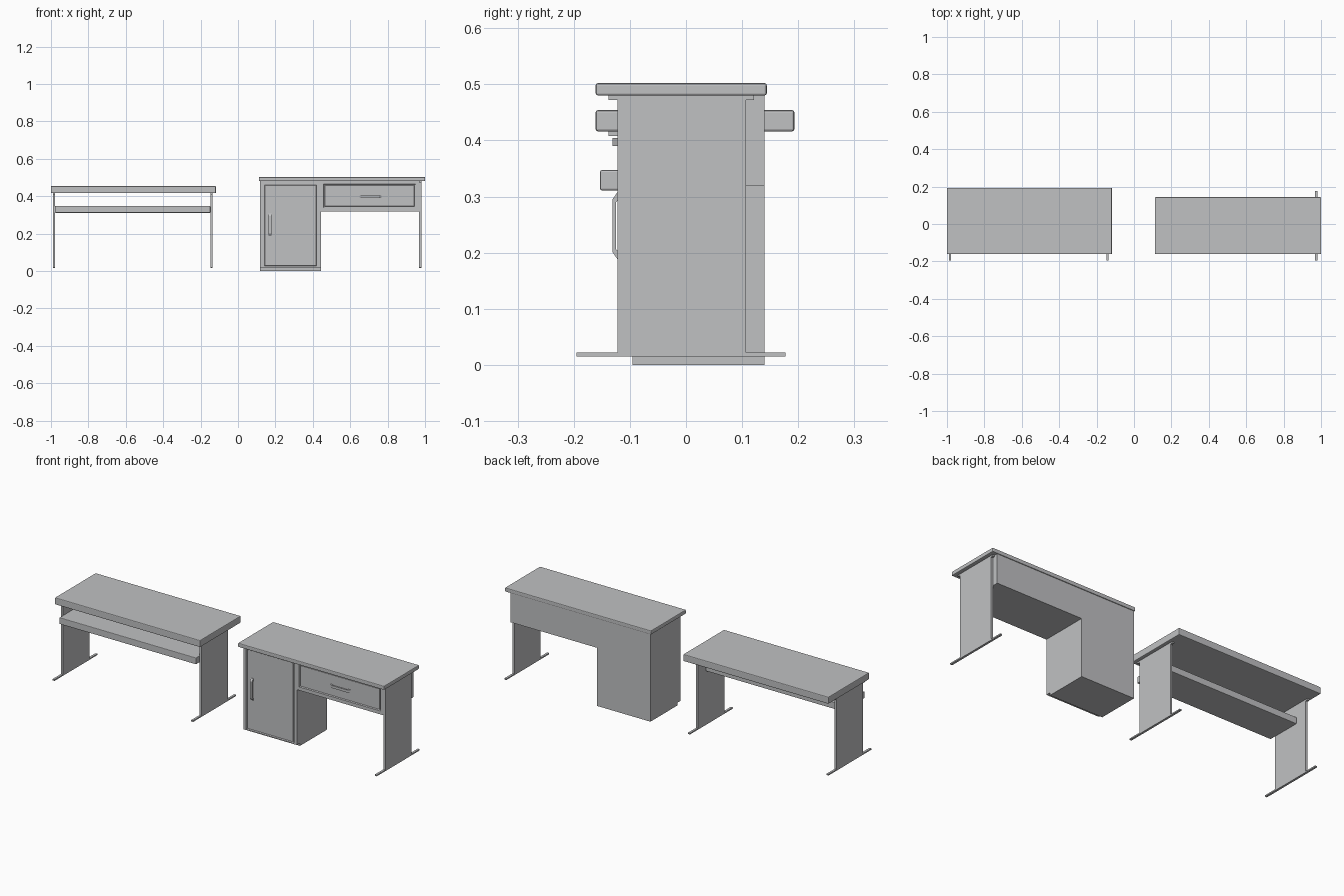
import bpy, bmesh

if "Cube" in bpy.data.objects:
    bpy.data.objects.remove(bpy.data.objects["Cube"])

grey = bpy.data.materials.new("plain grey")
grey.diffuse_color = (0.53, 0.535, 0.545, 1)
grey.use_nodes = True
grey.node_tree.nodes["Principled BSDF"].inputs["Base Color"].default_value = grey.diffuse_color


def finish(name, bm):
    bmesh.ops.recalc_face_normals(bm, faces=bm.faces[:])
    me = bpy.data.meshes.new(name)
    bm.to_mesh(me)
    bm.free()
    me.materials.append(grey)
    ob = bpy.data.objects.new(name, me)
    bpy.context.collection.objects.link(ob)
    return ob


def box_bm(x0, x1, y0, y1, z0, z1):
    bm = bmesh.new()
    bmesh.ops.create_cube(bm, size=1)
    for v in bm.verts:
        v.co = (x1 if v.co.x > 0 else x0, y1 if v.co.y > 0 else y0, z1 if v.co.z > 0 else z0)
    return bm


def box(name, *dims, bevel=0):
    ob = finish(name, box_bm(*dims))
    if bevel:
        m = ob.modifiers.new("rounded edge", 'BEVEL')
        m.width = bevel
        m.segments = 2
    return ob


def panelled_box(name, dims, panel):
    """Box whose front carries a panel outlined by a narrow groove."""
    bm = box_bm(*dims)
    bm.normal_update()
    front = min(bm.faces, key=lambda f: f.calc_center_median().y)
    mid = front.calc_center_median()
    bmesh.ops.inset_individual(bm, faces=[front], thickness=0.01)
    px0, px1, pz0, pz1 = panel
    for v in front.verts:
        v.co.x = px1 if v.co.x > mid.x else px0
        v.co.z = pz1 if v.co.z > mid.z else pz0
    for t, d in ((0.003, -0.008), (0.005, 0.0), (0.004, 0.005)):
        bmesh.ops.inset_individual(bm, faces=[front], thickness=t, depth=d)
    return finish(name, bm)


def handle(name, cx, cz, upright):
    """Bent bar handle, an arch profile given a width."""
    outer = [(-0.06, 0), (-0.06, 0.003), (-0.047, 0.012), (0.047, 0.012), (0.06, 0.003), (0.06, 0)]
    inner = [(0.047, 0), (0.042, 0.006), (-0.042, 0.006), (-0.047, 0)]
    bm = bmesh.new()
    rings = []
    for w in (-0.007, 0.007):
        ring = []
        for u, d in outer + inner:
            x, z = (w, u) if upright else (u, w)
            ring.append(bm.verts.new((cx + x, -0.119 - d, cz + z)))
        rings.append(ring)
        bm.faces.new(ring)
    n = len(rings[0])
    for i in range(n):
        j = (i + 1) % n
        bm.faces.new((rings[0][i], rings[0][j], rings[1][j], rings[1][i]))
    return finish(name, bm)


def leg(name, x, top):
    """Panel leg with a foot bar and a top bracket."""
    x0, x1 = x - 0.006, x + 0.006
    box(name + "_panel", x0, x1, -0.122, 0.107, 0.022, top - 0.008)
    box(name + "_foot", x0, x1, -0.195, 0.177, 0.015, 0.022)
    box(name + "_bracket", x0, x1, -0.138, 0.121, top - 0.008, top)


# Open table with shelf
box("table_top", -1.0, -0.118, -0.161, 0.193, 0.416, 0.454, bevel=0.004)
leg("table_left_leg", -0.984, 0.416)
leg("table_right_leg", -0.142, 0.416)
box("table_shelf", -0.978, -0.148, -0.153, 0.04, 0.311, 0.347, bevel=0.003)

# Desk with cupboard and drawer
box("desk_top", 0.112, 1.0, -0.161, 0.144, 0.48, 0.502, bevel=0.004)
panelled_box("cupboard", (0.118, 0.443, -0.122, 0.14, 0.015, 0.48), (0.135, 0.426, 0.02, 0.466))
box("cupboard_plinth", 0.118, 0.443, -0.095, 0.14, 0.0, 0.015)
panelled_box("drawer_case", (0.443, 0.968, -0.122, 0.14, 0.319, 0.48), (0.457, 0.95, 0.338, 0.464))
leg("desk_leg", 0.974, 0.48)
handle("cupboard_handle", 0.171, 0.248, True)
handle("drawer_handle", 0.708, 0.397, False)
